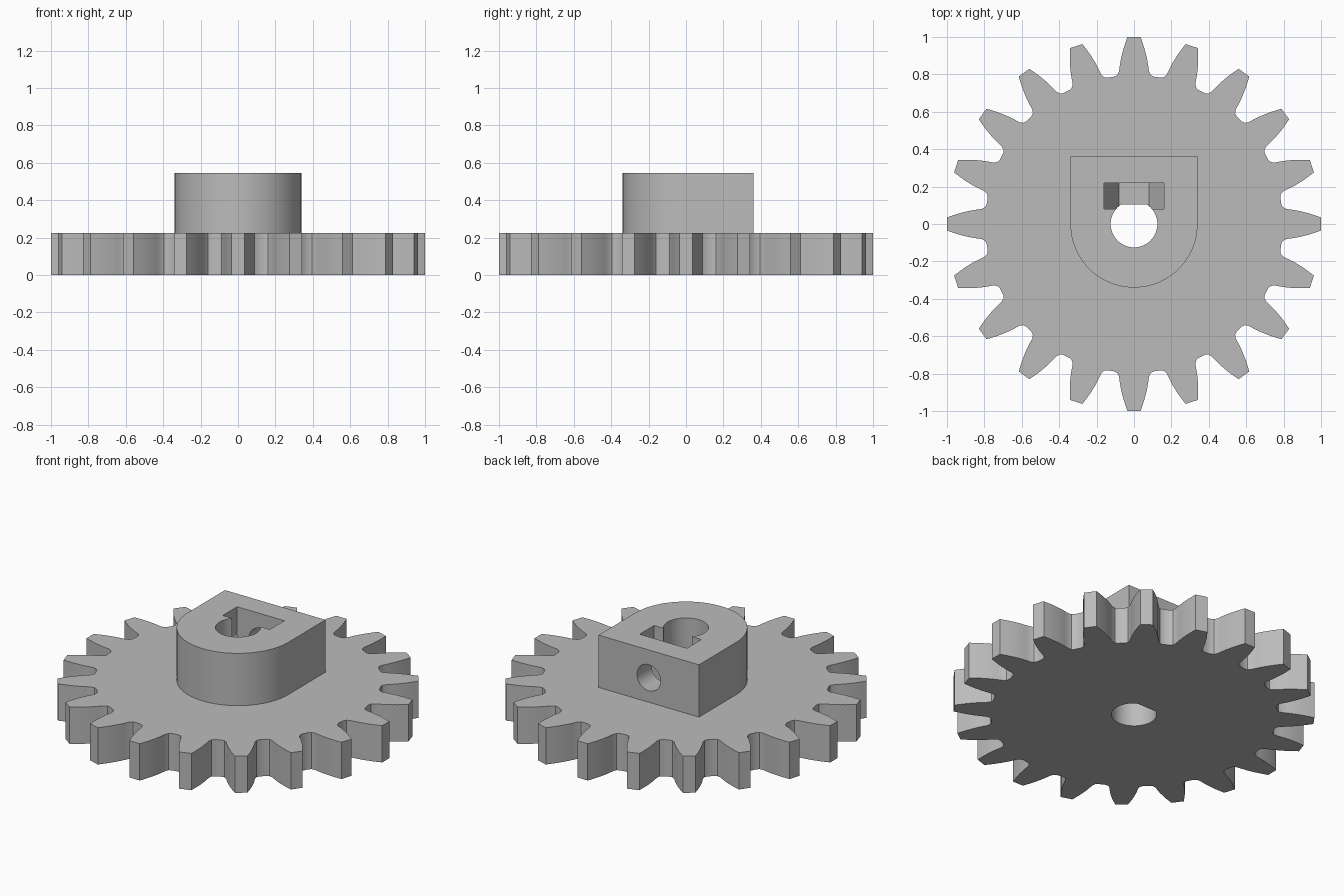
import bpy, math
from mathutils import Matrix, Vector

cube = bpy.data.objects.get("Cube")
if cube:
    bpy.data.objects.remove(cube, do_unlink=True)

TEETH = 20
WHEEL_TOP, HUB_TOP = 0.225, 0.545
HUB_R, HUB_BACK = 0.34, 0.36
BORE_R, BORE_FLAT = 0.125, 0.105
SCREW_Z, SCREW_R, NUT_R = 0.375, 0.08, 0.16

grey = bpy.data.materials.new("light_grey")
grey.use_nodes = True
colour = (0.5, 0.5, 0.5, 1)
grey.diffuse_color = colour
grey.node_tree.nodes["Principled BSDF"].inputs["Base Color"].default_value = colour


def prism(name, outline, low, high, turn=None):
    """Extrude a counter-clockwise outline between two heights."""
    n = len(outline)
    verts = [Vector((x, y, z)) for z in (low, high) for x, y in outline]
    if turn:
        verts = [turn @ v for v in verts]
    faces = [tuple(reversed(range(n))), tuple(range(n, 2 * n))]
    faces += [(i, (i + 1) % n, (i + 1) % n + n, i + n) for i in range(n)]
    mesh = bpy.data.meshes.new(name)
    mesh.from_pydata(verts, [], faces)
    mesh.materials.append(grey)
    obj = bpy.data.objects.new(name, mesh)
    bpy.context.collection.objects.link(obj)
    return obj


def arc(radius, start, end, steps):
    angles = [start + (end - start) * i / steps for i in range(steps + 1)]
    return [(radius * math.cos(a), radius * math.sin(a)) for a in angles]


def combine(target, tool, operation):
    mod = target.modifiers.new(tool.name, 'BOOLEAN')
    mod.operation, mod.object, mod.solver = operation, tool, 'EXACT'
    tool.hide_render = True


# Toothed wheel: one flank (radius, half width) mirrored and repeated
flank = [(0.795, 0.105), (0.802, 0.089), (0.82, 0.08), (0.85, 0.076), (0.88, 0.071),
         (0.91, 0.064), (0.94, 0.056), (0.97, 0.046), (1.0, 0.035)]
tooth = [(y, -w) for y, w in flank] + [(y, w) for y, w in reversed(flank)]
outline = []
for i in range(TEETH):
    spin = Matrix.Rotation(math.tau * i / TEETH, 2)
    for r, w in tooth:
        outline.append(tuple(spin @ Vector((math.sqrt(r * r - w * w) if r < 1 else r, w))))
gear = prism("gear_wheel", outline, 0, WHEEL_TOP)

# Hub: half round at the front, square at the back
hub_outline = arc(HUB_R, math.pi, math.tau, 40) + [(HUB_R, HUB_BACK), (-HUB_R, HUB_BACK)]
hub = prism("hub", hub_outline, WHEEL_TOP - 0.05, HUB_TOP)

# Shaft bore with a flat at the back
a = math.asin(BORE_FLAT / BORE_R)
bore = prism("bore_cutter", arc(BORE_R, math.pi - a, math.tau + a, 48), -0.1, 0.8)

# Nut slot and screw hole run along y; local y becomes z
to_back = Matrix.Rotation(math.pi / 2, 3, 'X')
half = NUT_R * math.sqrt(3) / 2
slot = prism("nut_slot_cutter",
             [(-NUT_R, SCREW_Z), (-NUT_R / 2, SCREW_Z - half), (NUT_R / 2, SCREW_Z - half),
              (NUT_R, SCREW_Z), (NUT_R, 0.8), (-NUT_R, 0.8)], -0.22, -0.08, to_back)
circle = [(x, y + SCREW_Z) for x, y in arc(SCREW_R, 0, math.tau, 32)[:-1]]
screw = prism("screw_hole_cutter", circle, -0.5, -0.05, to_back)

# Join the hub, cut the openings, then keep only the finished part
combine(gear, hub, 'UNION')
tools = [hub, bore, slot, screw]
for cutter in tools[1:]:
    combine(gear, cutter, 'DIFFERENCE')
graph = bpy.context.evaluated_depsgraph_get()
finished = bpy.data.meshes.new_from_object(gear.evaluated_get(graph))
gear.modifiers.clear()
gear.data = finished
for tool in tools:
    bpy.data.objects.remove(tool, do_unlink=True)

# Smooth curved walls, sharp edges
bpy.ops.object.select_all(action='DESELECT')
gear.select_set(True)
bpy.context.view_layer.objects.active = gear
bpy.ops.object.shade_smooth_by_angle(angle=math.radians(25))
